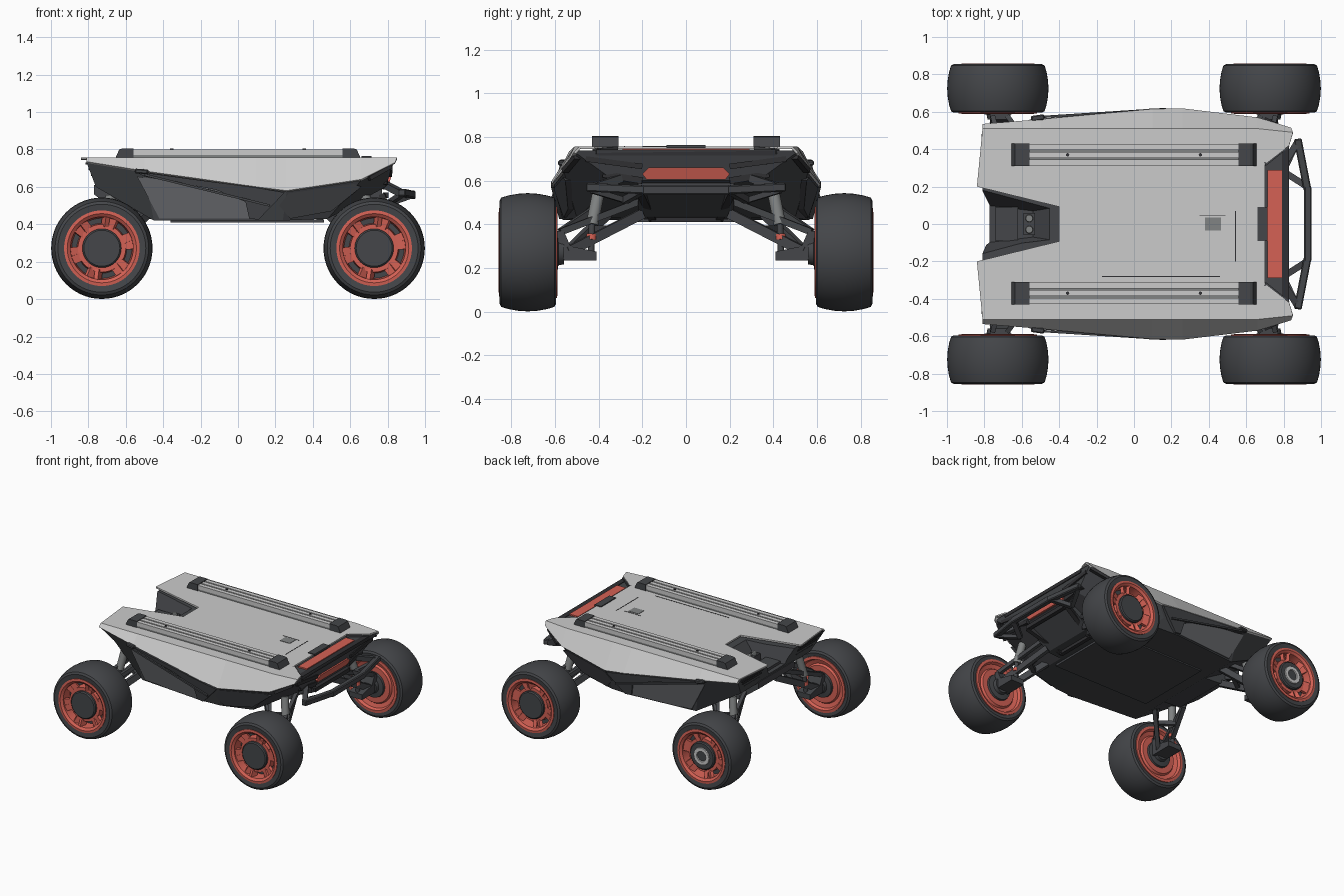
import bpy, bmesh, math
from mathutils import Vector, Matrix

if "Cube" in bpy.data.objects:
    bpy.data.objects.remove(bpy.data.objects["Cube"])


def material(name, r, g, b):
    m = bpy.data.materials.new(name)
    m.diffuse_color = (r, g, b, 1)
    m.use_nodes = True
    m.node_tree.nodes["Principled BSDF"].inputs["Base Color"].default_value = m.diffuse_color
    return m


LIGHT = material("light_grey", .52, .52, .52)
MID = material("mid_grey", .22, .23, .23)
SIDE = material("side_grey", .13, .135, .145)
DARK = material("dark_grey", .058, .061, .067)
BLACK = material("near_black", .03, .03, .033)
RED = material("red", .66, .12, .09)


def finish(name, bm, mat, smooth=False):
    bmesh.ops.recalc_face_normals(bm, faces=bm.faces)
    if smooth:
        for f in bm.faces:
            f.smooth = True
        for e in bm.edges:
            e.smooth = e.calc_face_angle(0) < .55
    me = bpy.data.meshes.new(name)
    bm.to_mesh(me)
    bm.free()
    me.materials.append(mat)
    ob = bpy.data.objects.new(name, me)
    bpy.context.collection.objects.link(ob)
    return ob


def loft(name, rings, mat, caps=True, smooth=False, loop=False):
    bm = bmesh.new()
    vs = [[bm.verts.new(p) for p in r] for r in rings]
    n = len(rings[0])
    for a, b in zip(vs, vs[1:] + vs[:1] if loop else vs[1:]):
        for i in range(n):
            bm.faces.new((a[i], a[(i + 1) % n], b[(i + 1) % n], b[i]))
    if caps and not loop:
        bm.faces.new(vs[0])
        bm.faces.new(vs[-1])
    return finish(name, bm, mat, smooth)


def revolve(name, prof, c, s, mat, n=56, loop=False):
    """Revolve (radius, outward offset) pairs about a wheel axle; s is the side sign, loop closes a ring."""
    rings = [[(c[0] + r * math.cos(2 * math.pi * i / n), c[1] + s * o,
               c[2] + r * math.sin(2 * math.pi * i / n)) for i in range(n)] for r, o in prof]
    return loft(name, rings, mat, True, True, loop)


def beam(name, a, b, w, h, mat=DARK, round_=False, bevel=0):
    a, b = Vector(a), Vector(b)
    bm = bmesh.new()
    if round_:
        bmesh.ops.create_cone(bm, cap_ends=True, segments=20, radius1=w, radius2=h, depth=1)
    else:
        bmesh.ops.create_cube(bm, size=1)
        bm.transform(Matrix.Diagonal((w, h, 1, 1)))
    bm.transform(Matrix.Diagonal((1, 1, (b - a).length, 1)))
    if bevel:
        bmesh.ops.bevel(bm, geom=bm.edges[:], offset=bevel, segments=1, affect='EDGES')
    bm.transform(Matrix.Translation((a + b) / 2) @ (b - a).to_track_quat('Z', 'Y').to_matrix().to_4x4())
    return finish(name, bm, mat, round_)


def box(name, x, y, z, mat=DARK):
    return loft(name, [[(x[0], y[0], k), (x[1], y[0], k), (x[1], y[1], k), (x[0], y[1], k)] for k in z], mat)


# Body stations: shell edge (x, y, z), then belly edge (x, y, z)
ST = [(-.81, .535, .735, -.76, .42, .60), (-.50, .56, .685, -.45, .52, .42),
      (.10, .615, .60, .08, .565, .42), (.26, .618, .58, .24, .555, .42),
      (.66, .57, .64, .48, .50, .43), (.83, .515, .73, .79, .33, .60)]

# Dark lower hull
rings = []
for xe, ye, ze, xb, yb, zb in ST:
    half = [(xe, .49, .738), (xe, ye - .012, ze - .004), (xb, yb, zb)]
    rings.append(half + [(x, -y, z) for x, y, z in reversed(half)])
hull = loft("lower_hull", rings, DARK)
cut = loft("bay_cutter", [[(-.95, -.12, .63), (-.54, -.07, .63), (-.54, .07, .63), (-.95, .12, .63)],
                          [(-.95, -.24, .8), (-.40, -.092, .8), (-.40, .092, .8), (-.95, .24, .8)]], DARK)
mod = hull.modifiers.new("bay", 'BOOLEAN')
mod.object, mod.operation, mod.solver = cut, 'DIFFERENCE', 'EXACT'
hull.data = bpy.data.meshes.new_from_object(hull.evaluated_get(bpy.context.evaluated_depsgraph_get()))
hull.modifiers.clear()
bpy.data.objects.remove(cut)

# Light upper shell: deck with rear bay and nose cutout, plus sloping skirts
bm = bmesh.new()
side = [(s[0], .51, .757) for s in ST]
side[-1] = (.85, .49, .757)
half = [(.70, .32, .757), (.83, .42, .757)] + side[::-1] + [(-.84, .2, .757), (-.40, .092, .757)]
up = [bm.verts.new(p) for p in half]
dn = [bm.verts.new((x, -y, z)) for x, y, z in half]
bm.faces.new(up + dn[::-1])
for row, sg in ((up, 1), (dn, -1)):
    edge = [bm.verts.new((s[0] + (.01 if s is ST[-1] else 0), sg * s[1], s[2])) for s in ST[::-1]]
    tops = row[2:2 + len(ST)]
    for i in range(len(ST) - 1):
        bm.faces.new((tops[i], tops[i + 1], edge[i + 1], edge[i]))
shell = finish("upper_shell", bm, LIGHT)
if shell.data.polygons[0].normal.z < 0:
    shell.data.flip_normals()
sol = shell.modifiers.new("thickness", 'SOLIDIFY')
sol.thickness, sol.offset = .012, -1


def hull_y(x, z):
    """Half width of the hull side at x, z."""
    for a, b in zip(ST, ST[1:]):
        if x <= b[0]:
            break
    t = (x - a[0]) / (b[0] - a[0])
    ye, ze, yb, zb = [a[k] + (b[k] - a[k]) * t for k in (1, 2, 4, 5)]
    return yb + (ye - .012 - yb) * (z - zb) / (ze - zb)


# Side blades, recessed panels, frames
blade = [(-.56, .685), (-.2, .635), (.10, .595), (.25, .57), (.11, .425), (.06, .43), (.04, .52), (-.12, .585), (-.5, .655)]
panel = [(.22, .50), (.27, .565), (.62, .615), (.66, .60), (.50, .47), (.28, .43)]
door = [(-.54, .655), (-.12, .60), (.06, .53), (.07, .43), (-.42, .43)]
for s, nm in ((-1, "front"), (1, "back")):
    for part, pts, d, m in (("blade", blade, .016, DARK), ("panel", panel, .006, DARK), ("door", door, .005, SIDE)):
        loft(f"{nm}_side_{part}", [[(x, s * (hull_y(x, z) + o), z) for x, z in pts] for o in (-.02, d)], m)
    beam(f"{nm}_blade_rib", (-.5, s * .572, .665), (.17, s * .615, .50), .012, .012)
    beam(f"{nm}_side_latch", (-.55, s * .562, .685), (-.48, s * .572, .68), .03, .025, DARK, bevel=.006)
    # Roof rail with grooves and wedge end blocks
    y = s * .37
    box(f"{nm}_rail_base", (-.6, .6), (y - .055, y + .055), (.755, .775), MID)
    for k in (-.042, 0, .042):
        box(f"{nm}_rail_strip", (-.58, .58), (y + k - .016, y + k + .016), (.77, .80), LIGHT)
    for e in (-1, 1):
        prof = [(.56, .755), (.655, .755), (.635, .80), (.62, .805), (.56, .805)]
        loft(f"{nm}_rail_end", [[(e * x, y + k, z) for x, z in prof] for k in (-.06, .06)], DARK)
        beam(f"{nm}_rail_bolt", (e * .355, y, .79), (e * .355, y, .804), .009, .009, BLACK, True)
    # Nose side trim, lamp blades and skid rails
    beam("nose_trim", (.825, s * .42, .735), (.70, s * .32, .745), .02, .025, DARK)
    beam("nose_cheek", (.815, s * .50, .71), (.70, s * .555, .645), .03, .022, BLACK)
    beam("nose_brow", (.812, s * .20, .665), (.815, s * .46, .70), .022, .025, BLACK)
    beam("nose_jaw", (.79, s * .20, .60), (.78, s * .38, .63), .035, .03, BLACK)
    beam("skid_rail", (.52, s * .15, .425), (.79, s * .21, .555), .035, .03, BLACK)
    # Bumper wings and struts
    beam("bumper_wing", (.928, s * .18, .558), (.875, s * .455, .57), .042, .04, DARK, bevel=.006)
    beam("bumper_outer_strut", (.875, s * .44, .565), (.79, s * .30, .61), .035, .035)
    beam("bumper_inner_strut", (.925, s * .20, .555), (.80, s * .28, .51), .035, .03)
    beam("bumper_lower_strut", (.87, s * .43, .555), (.80, s * .28, .51), .03, .025)
    # Tail slats beside the equipment bay
    for i in range(3):
        x, z = -.80 + i * .015, .725 - i * .03
        box(f"{nm}_tail_slat", (x - .015, x + .05), sorted((s * .22, s * (.48 - i * .03))), (z - .006, z + .006), BLACK)
beam("bumper_bar", (.93, -.2, .557), (.93, .2, .557), .04, .045, DARK, bevel=.006)

# Nose: red strip in the cutout, red lamp, cross members
box("nose_red_strip", (.715, .79), (-.29, .29), (.735, .748), RED)
box("nose_lip", (.79, .83), (-.41, .41), (.715, .742), BLACK)
box("nose_centre_block", (.66, .715), (-.09, .09), (.75, .764), DARK)
lamp = [(-.20, .63), (-.17, .66), (.17, .66), (.20, .63), (.18, .605), (-.18, .605)]
loft("nose_red_lamp", [[(.785 + (z - .6) * .3 + d, y, z) for y, z in lamp] for d in (-.02, .018)], RED)
beam("skid_top_bar", (.79, -.21, .555), (.79, .21, .555), .03, .03, BLACK)
beam("skid_low_bar", (.53, -.16, .425), (.53, .16, .425), .03, .03, BLACK)
box("belly_plate", (-.36, .46), (-.30, .30), (.41, .425), DARK)

# Deck hatch and panel seams
box("deck_hatch", (.38, .465), (-.035, .035), (.755, .76), MID)
for x, y in (((.54, .545), (-.2, .07)), ((-.17, .46), (-.284, -.279)), ((.35, .49), (.045, .049))):
    box("deck_seam", x, y, (.755, .7585), BLACK)

# Sensors in the rear bay
box("bay_sensor_box", (-.74, -.62), (-.09, .09), (.62, .65), DARK)
box("bay_sensor_mount", (-.59, -.53), (-.06, .06), (.62, .68), DARK)
for y in (-.03, .03):
    beam("bay_sensor_lens", (-.56, y, .67), (-.56, y, .695), .022, .018, MID, True)

# Axle housings under nose and tail
keel = [(.42, .425), (.60, .435), (.77, .56), (.77, .61), (.42, .6)]
for e in (-1, 1):
    loft("axle_housing", [[(e * x, y, z) for x, z in keel] for y in (-.22, .22)], DARK)

# Wheels and suspension
TYRE = [(.195, -.125), (.235, -.13), (.25, -.122), (.26, -.09), (.268, -.045), (.271, 0)]
TYRE = TYRE + [(r, -o) for r, o in TYRE[-2::-1]]
for e in (-1, 1):
    for s in (-1, 1):
        nm = ("front" if s < 0 else "back") + ("_left" if e < 0 else "_right")
        c = (e * .728, s * .725, .272)
        revolve(nm + "_tyre", TYRE, c, s, DARK, loop=True)
        revolve(nm + "_rim_lip", [(.160, .04), (.168, .12), (.185, .133), (.202, .131), (.202, .04)], c, s, RED, loop=True)
        revolve(nm + "_rim_dish", [(.19, .02), (.19, .05), (.02, .05)], c, s, DARK)
        revolve(nm + "_rim_ring", [(.10, .045), (.10, .10), (.128, .10), (.134, .045)], c, s, RED, loop=True)
        revolve(nm + "_hub", [(.104, .045), (.104, .115), (.096, .122), (.01, .122)], c, s, DARK)
        revolve(nm + "_inner_rim", [(.21, -.10), (.21, -.134), (.19, -.136), (.18, -.115),
                                    (.15, -.105), (.14, -.12), (.01, -.12)], c, s, RED)
        revolve(nm + "_motor", [(.10, -.11), (.095, -.135), (.06, -.14), (.055, -.165), (.01, -.165)], c, s, DARK)
        if e < 0 < s:
            revolve("back_left_cap", [(.07, .115), (.066, .13), (.04, .13), (.036, .115)], c, s, LIGHT, 12, True)
        for k in range(6):
            for da in (-.14, .14):
                a = k * math.pi / 3 + .25 + da
                dx, dz = math.cos(a), math.sin(a)
                yy = c[1] + s * .085
                beam(nm + "_spoke", (c[0] + .12 * dx, yy, c[2] + .12 * dz),
                     (c[0] + .176 * dx, yy + s * .015, c[2] + .176 * dz), .024, .045, RED)
        # Knuckle, forked lower arm, upper arms and shock, all leaning towards the belly
        X = e * .715
        loft(nm + "_knuckle", [[(X + d, s * y, z) for y, z in
                                ((.41, .235), (.59, .235), (.59, .37), (.56, .37), (.53, .30), (.41, .275))]
                               for d in (-.055, .055)], DARK)
        for d, xi, yi in ((-.04, .49, .36), (.04, .62, .20)):
            beam(nm + "_lower_arm", (X + e * d, s * .54, .275), (e * xi, s * yi, .45), .03, .045)
            beam(nm + "_upper_arm", (X + e * d, s * .575, .365), (e * (xi + .03), s * yi, .51), .026, .03)
        beam(nm + "_arm_tie", (e * .565, s * .41, .38), (e * .66, s * .34, .38), .03, .03)
        beam(nm + "_shock_body", (e * .705, s * .43, .40), (e * .68, s * .40, .55), .028, .028, MID, True)
        beam(nm + "_shock_rod", (e * .715, s * .435, .27), (e * .705, s * .43, .42), .015, .015, DARK, True)
        beam(nm + "_shock_collar", (e * .71, s * .434, .33), (e * .708, s * .433, .355), .024, .024, RED, True)
